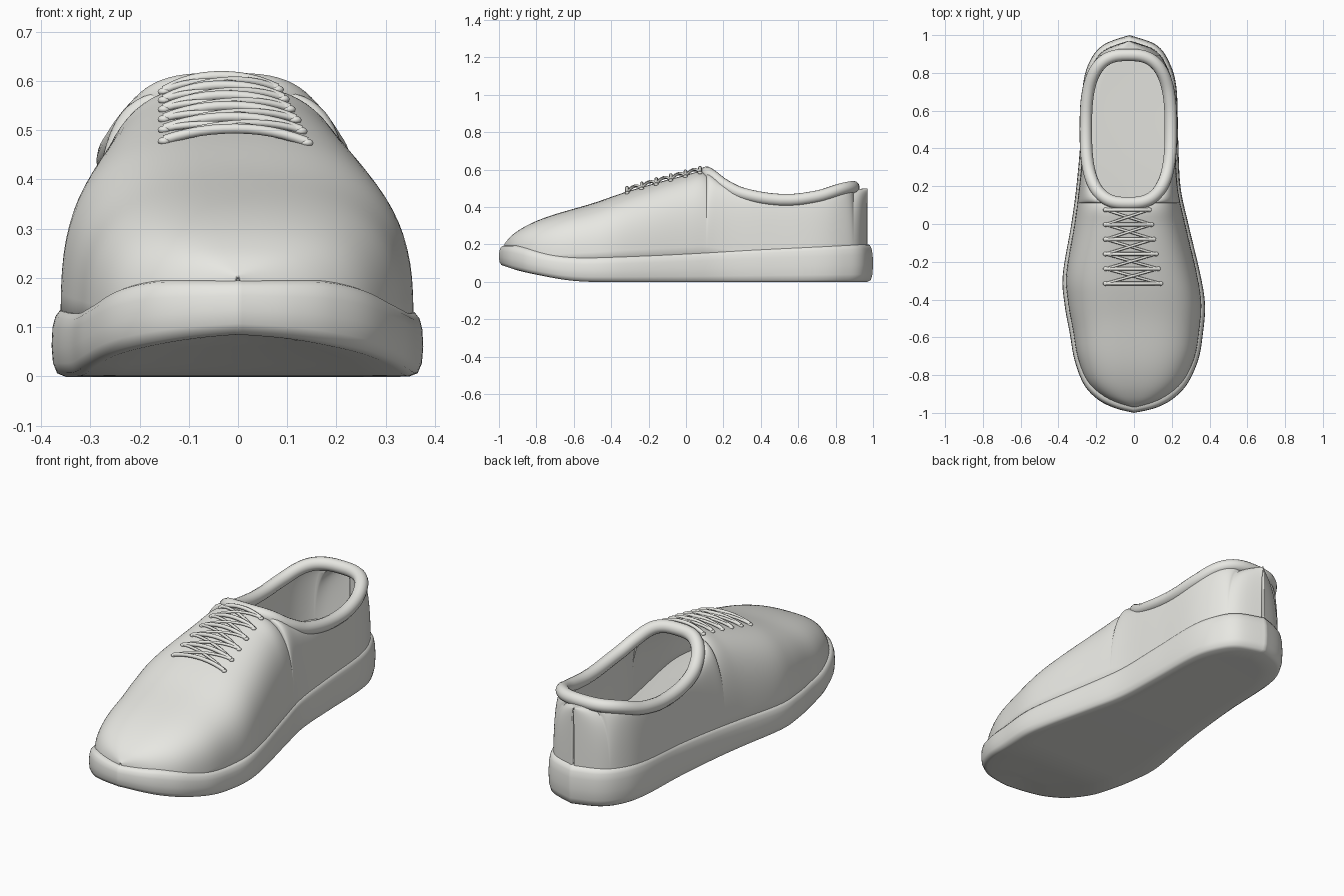
import bpy, bmesh, math
from mathutils import Vector

cube = bpy.data.objects.get("Cube")
if cube:
    bpy.data.objects.remove(cube)

grey = bpy.data.materials.new("warm_light_grey")
grey.use_nodes = True
colour = (0.8, 0.8, 0.76, 1)
grey.diffuse_color = colour
grey.node_tree.nodes["Principled BSDF"].inputs["Base Color"].default_value = colour


def smooth(points, y):
    """Smooth interpolation through (y, value) pairs."""
    n = len(points)
    y = min(max(y, points[0][0]), points[-1][0])
    i = max(k for k in range(n - 1) if points[k][0] <= y)

    def slope(k):
        a, b = points[max(k - 1, 0)], points[min(k + 1, n - 1)]
        return (b[1] - a[1]) / (b[0] - a[0])
    (y0, v0), (y1, v1) = points[i], points[i + 1]
    d = y1 - y0
    t = (y - y0) / d
    return (v0 * (1 + 2 * t) * (1 - t) ** 2 + v1 * t * t * (3 - 2 * t)
            + d * slope(i) * t * (1 - t) ** 2 + d * slope(i + 1) * t * t * (t - 1))


def spline(points, steps, closed=False):
    """Catmull-Rom curve through points."""
    pts = [Vector(p) for p in points]
    n = len(pts)
    out = []
    for i in range(n if closed else n - 1):
        a, b, c, d = [pts[k % n] if closed else pts[min(max(k, 0), n - 1)] for k in range(i - 1, i + 3)]
        for s in range(steps):
            t = s / steps
            out.append(0.5 * (2 * b + (c - a) * t + (2 * a - 5 * b + 4 * c - d) * t * t
                              + (3 * b - a - 3 * c + d) * t ** 3))
    return out if closed else out + [pts[-1]]


def finish(name, bm, angle=50):
    bmesh.ops.remove_doubles(bm, verts=bm.verts, dist=0.0005)
    bmesh.ops.recalc_face_normals(bm, faces=bm.faces)
    mesh = bpy.data.meshes.new(name)
    bm.to_mesh(mesh)
    bm.free()
    mesh.materials.append(grey)
    obj = bpy.data.objects.new(name, mesh)
    bpy.context.collection.objects.link(obj)
    bpy.ops.object.select_all(action="DESELECT")
    obj.select_set(True)
    bpy.context.view_layer.objects.active = obj
    bpy.ops.object.shade_smooth_by_angle(angle=math.radians(angle))
    return obj


def tube(name, paths, radius, closed=False, sides=4):
    curve = bpy.data.curves.new(name, "CURVE")
    curve.dimensions = "3D"
    curve.bevel_depth = radius
    curve.bevel_resolution = sides
    curve.use_fill_caps = True
    for path in paths:
        s = curve.splines.new("POLY")
        s.points.add(len(path) - 1)
        for p, co in zip(s.points, path):
            p.co = (*co, 1)
        s.use_cyclic_u = closed
        s.use_smooth = True
    curve.materials.append(grey)
    obj = bpy.data.objects.new(name, curve)
    bpy.context.collection.objects.link(obj)
    return obj


# Plan outline: y, right-hand x, left-hand x
PLAN = [(-0.975, -0.1, 0.11), (-0.93, -0.19, 0.2), (-0.85, -0.265, 0.28), (-0.72, -0.315, 0.34),
        (-0.58, -0.34, 0.365), (-0.43, -0.367, 0.376), (-0.27, -0.377, 0.352), (0, -0.332, 0.288),
        (0.2, -0.305, 0.246), (0.45, -0.283, 0.234), (0.72, -0.272, 0.225), (0.86, -0.235, 0.185),
        (0.95, -0.16, 0.115)]
TOE, HEEL = (0, -1), (-0.025, 1)
sides = {s: spline([TOE] + [(row[1 if s < 0 else 2], row[0]) for row in PLAN] + [HEEL], 8) for s in (-1, 1)}
outline = sides[1][:-1] + sides[-1][:0:-1]

# Sole: rounded slab with raised toe
SOLE_TOP = [(-1, 0.195), (-0.93, 0.193), (-0.75, 0.148), (-0.6, 0.132), (-0.4, 0.135), (0, 0.152),
            (0.4, 0.175), (1, 0.203)]
SOLE_BASE = [(-1, 0.085), (-0.93, 0.062), (-0.8, 0.034), (-0.65, 0.009), (-0.5, 0), (1, 0)]
bm = bmesh.new()
rings = []
for inset, f in ((0.12, 0), (0.03, 0), (0.012, 0.05), (0.003, 0.2), (0, 0.45), (0.002, 0.72),
                 (0.008, 0.88), (0.018, 0.97), (0.034, 1), (0.12, 0.97)):
    ring = []
    for p in outline:
        lo, hi = smooth(SOLE_BASE, p.y), smooth(SOLE_TOP, p.y)
        ring.append(bm.verts.new((p.x * (1 - inset / 0.4), p.y * (1 - inset), lo + (hi - lo) * f)))
    rings.append(ring)
for a, b in zip(rings, rings[1:]):
    for i in range(len(a)):
        j = (i + 1) % len(a)
        bm.faces.new((a[i], a[j], b[j], b[i]))
# Bridge the underside and the footbed straight across
n, half = len(outline), len(outline) // 2
for ring in (rings[0], rings[-1]):
    for i in range(half):
        quad = [ring[i], ring[i + 1], ring[(n - i - 1) % n], ring[(n - i) % n]]
        quad = list(dict.fromkeys(quad))
        if len(quad) > 2:
            bm.faces.new(quad)
finish("sole", bm, 60)

# Upper: arched sections that part around the foot opening
CREST = [(-0.97, 0.205), (-0.93, 0.25), (-0.85, 0.302), (-0.73, 0.352), (-0.5, 0.42), (-0.3, 0.488),
         (0, 0.572), (0.1, 0.588), (0.2, 0.52), (0.3, 0.472), (0.5, 0.438), (0.7, 0.452),
         (0.85, 0.49), (0.97, 0.5)]
Y0, Y1 = 0.11, 0.895
MID, RIM, BASE, POWER = -0.03, 0.225, 0.1, 3.0


def centre(y):
    return MID * min(max((y + 1) / 1.1, 0), 1)


def rim_half(y):
    t = abs(2 * y - Y0 - Y1) / (Y1 - Y0)
    return RIM * (1 - t ** 2.8) ** (1 / 2.8) if t < 1 else 0


def edge(side, y):
    y /= 0.972
    line = sides[side]
    for a, b in zip(line, line[1:]):
        if a.y <= y <= b.y:
            return a.x + (b.x - a.x) * (y - a.y) / (b.y - a.y)
    return line[-1].x


def section(side, y, t):
    c = centre(y)
    outer = c + (edge(side, y) - c) * 0.95
    inner = c + side * rim_half(y)
    k = 2 / POWER
    x = inner + (outer - inner) * max(math.cos(t), 0) ** k
    return Vector((x, y, BASE + (smooth(CREST, y) - BASE) * math.sin(t) ** k))


def spaced(a, b, count):
    return [a + (b - a) * (1 - math.cos(math.pi * i / count)) / 2 for i in range(count)]


stations = spaced(-0.97, Y0, 48) + spaced(Y0, Y1, 36) + spaced(Y1, 0.97, 10) + [0.97]
bm = bmesh.new()
for side in (-1, 1):
    grid = [[bm.verts.new(section(side, y, math.pi / 2 * i / 20)) for i in range(21)] for y in stations]
    for a, b in zip(grid, grid[1:]):
        for i in range(20):
            bm.faces.new((a[i], a[i + 1], b[i + 1], b[i]))
bmesh.ops.dissolve_degenerate(bm, dist=0.0002, edges=bm.edges)
upper = finish("upper", bm, 60)
lining = upper.modifiers.new("thickness", "SOLIDIFY")
lining.thickness = 0.012

# Padded collar around the opening
collar = []
for i in range(96):
    a = 2 * math.pi * i / 96
    y = (Y0 + Y1) / 2 - (Y1 - Y0) / 2 * math.copysign(abs(math.cos(a)) ** (2 / 2.8), math.cos(a))
    x = MID + RIM * math.copysign(abs(math.sin(a)) ** (2 / 2.8), math.sin(a))
    collar.append((x, y, smooth(CREST, y) + 0.012 * max(0, y - 0.6) / 0.3))
tube("collar", [collar], 0.033, closed=True, sides=5)


# Laces: straight bars with crossed diagonals between the rows
def above(x, y, lift):
    c = centre(y)
    u = abs(x - c) / abs(edge(1 if x > c else -1, y) - c) / 0.95
    return Vector((x, y, BASE + (smooth(CREST, y) - BASE) * (1 - u ** POWER) ** (1 / POWER) + lift))


def strand(a, b, bow):
    path = []
    for i in range(13):
        t = i / 12
        x, y = a[0] + (b[0] - a[0]) * t, a[1] + (b[1] - a[1]) * t
        path.append(above(x, y, 0.004 + bow * math.sin(math.pi * t)))
    return path


rows = []
for i in range(6):
    y = 0.075 - 0.078 * i
    rows.append(((-0.15, y), (0.08 + 0.012 * i, y)))
tube("lace_bars", [strand(a, b, 0.016) for a, b in rows], 0.01, sides=2)
crossed = []
for (a, b), (c, d) in zip(rows, rows[1:]):
    crossed += [strand(a, d, 0.01), strand(b, c, 0.014)]
tube("lace_crossings", crossed, 0.007, sides=2)

# Eyelets under the lace ends
bm = bmesh.new()
for row in rows:
    for x, y in row:
        made = bmesh.ops.create_uvsphere(bm, u_segments=10, v_segments=6, radius=0.014)
        bmesh.ops.scale(bm, vec=(1, 0.9, 0.6), verts=made["verts"])
        bmesh.ops.translate(bm, vec=above(x, y, 0.002), verts=made["verts"])
finish("eyelets", bm)
